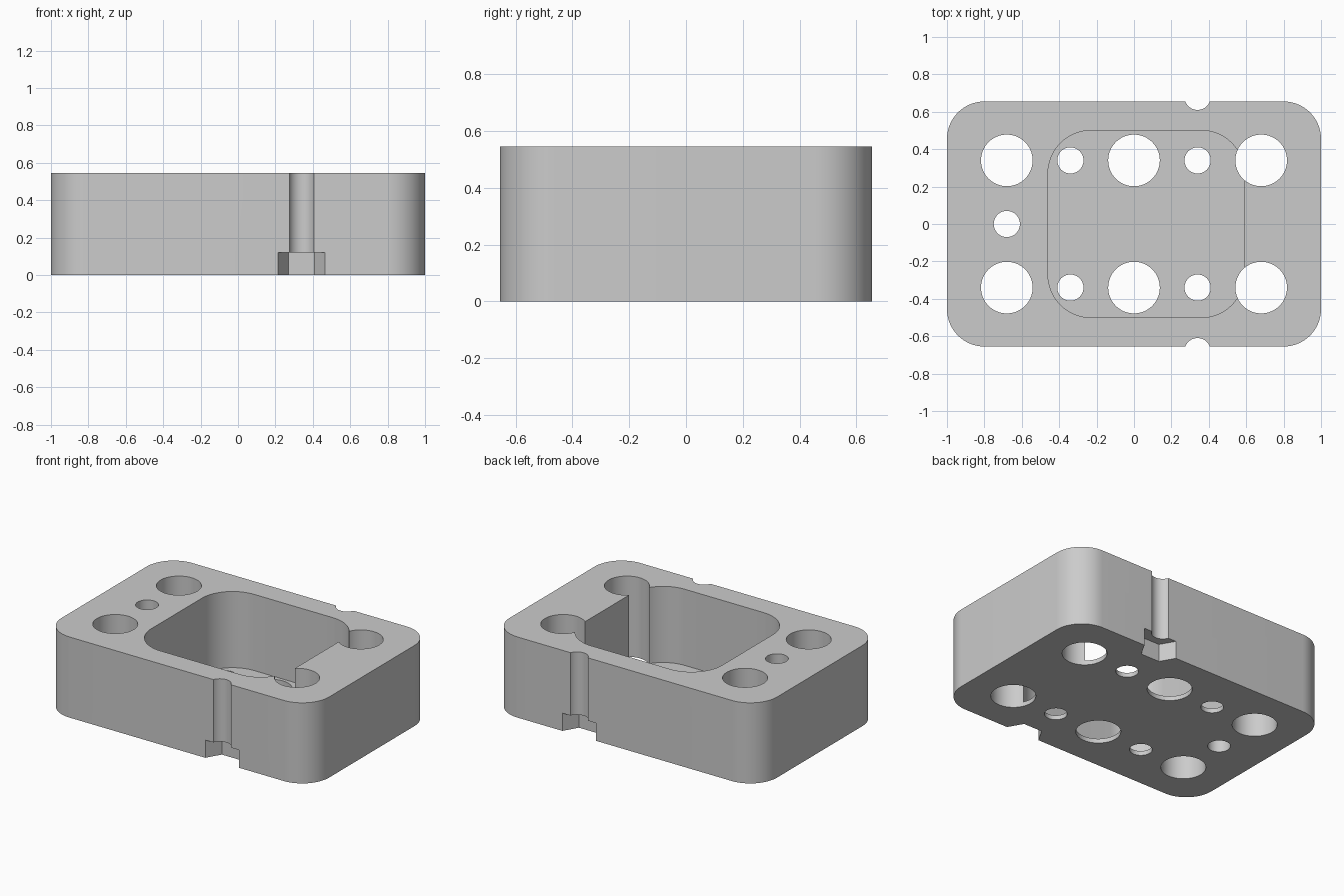
import bpy
import bmesh
from math import cos, sin, pi

cube = bpy.data.objects.get("Cube")
if cube:
    bpy.data.objects.remove(cube, do_unlink=True)

HEIGHT = 0.545
HALF_DEPTH = 0.655
FLOOR = 0.03
PITCH = 0.34          # spacing of the hole grid
BIG, SMALL = 0.138, 0.07


def ring(x, y, radius, sides):
    return [(x + radius * cos(2 * pi * i / sides), y + radius * sin(2 * pi * i / sides))
            for i in range(sides)]


def rounded_rectangle(x, y, half_x, half_y, radius, steps=16):
    points = []
    for corner, (sx, sy) in enumerate([(1, 1), (-1, 1), (-1, -1), (1, -1)]):
        for i in range(steps + 1):
            angle = (corner + i / steps) * pi / 2
            points.append((x + sx * (half_x - radius) + radius * cos(angle),
                           y + sy * (half_y - radius) + radius * sin(angle)))
    return points


def prism(name, outline, bottom, top):
    bm = bmesh.new()
    base = bm.faces.new([bm.verts.new((x, y, bottom)) for x, y in outline])
    result = bmesh.ops.extrude_face_region(bm, geom=[base])
    for v in result["geom"]:
        if isinstance(v, bmesh.types.BMVert):
            v.co.z = top
    bmesh.ops.recalc_face_normals(bm, faces=bm.faces)
    mesh = bpy.data.meshes.new(name)
    bm.to_mesh(mesh)
    bm.free()
    obj = bpy.data.objects.new(name, mesh)
    bpy.context.collection.objects.link(obj)
    return obj


# Solid block with rounded corners
block = prism("block", rounded_rectangle(0, 0, 1, HALF_DEPTH, 0.2), 0, HEIGHT)

gray = bpy.data.materials.new("plain gray")
gray.use_nodes = True
color = (0.6, 0.6, 0.6, 1)
gray.diffuse_color = color
gray.node_tree.nodes["Principled BSDF"].inputs["Base Color"].default_value = color
block.data.materials.append(gray)

# Pocket open at the top, leaving a thin floor
cutters = [prism("pocket_cutter", rounded_rectangle(0.065, 0, 0.525, 0.5, 0.23), FLOOR, 1)]

# Through holes on the grid, large and small alternating
holes = [(-2, 0, SMALL)]
for row in (-1, 1):
    holes += [(column, row, SMALL if column % 2 else BIG) for column in range(-2, 3)]
for column, row, radius in holes:
    cutters.append(prism("hole_cutter", ring(column * PITCH, row * PITCH, radius, 64), -1, 1))

# Bolt grooves in the front and back walls, with hexagonal nut recesses
for side in (-1, 1):
    y = side * 2 * PITCH
    cutters.append(prism("groove_cutter", ring(PITCH, y, SMALL, 64), -1, 1))
    cutters.append(prism("nut_cutter", ring(PITCH, y, 2 * SMALL, 6), -1, 0.12))

bpy.ops.object.select_all(action="DESELECT")
block.select_set(True)
bpy.context.view_layer.objects.active = block
for cutter in cutters:
    cutter.hide_render = True
    cut = block.modifiers.new(cutter.name, "BOOLEAN")
    cut.operation = "DIFFERENCE"
    cut.solver = "EXACT"
    cut.object = cutter
    bpy.ops.object.modifier_apply(modifier=cut.name)
    bpy.data.objects.remove(cutter, do_unlink=True)

bpy.ops.object.shade_smooth_by_angle(angle=pi / 6)
